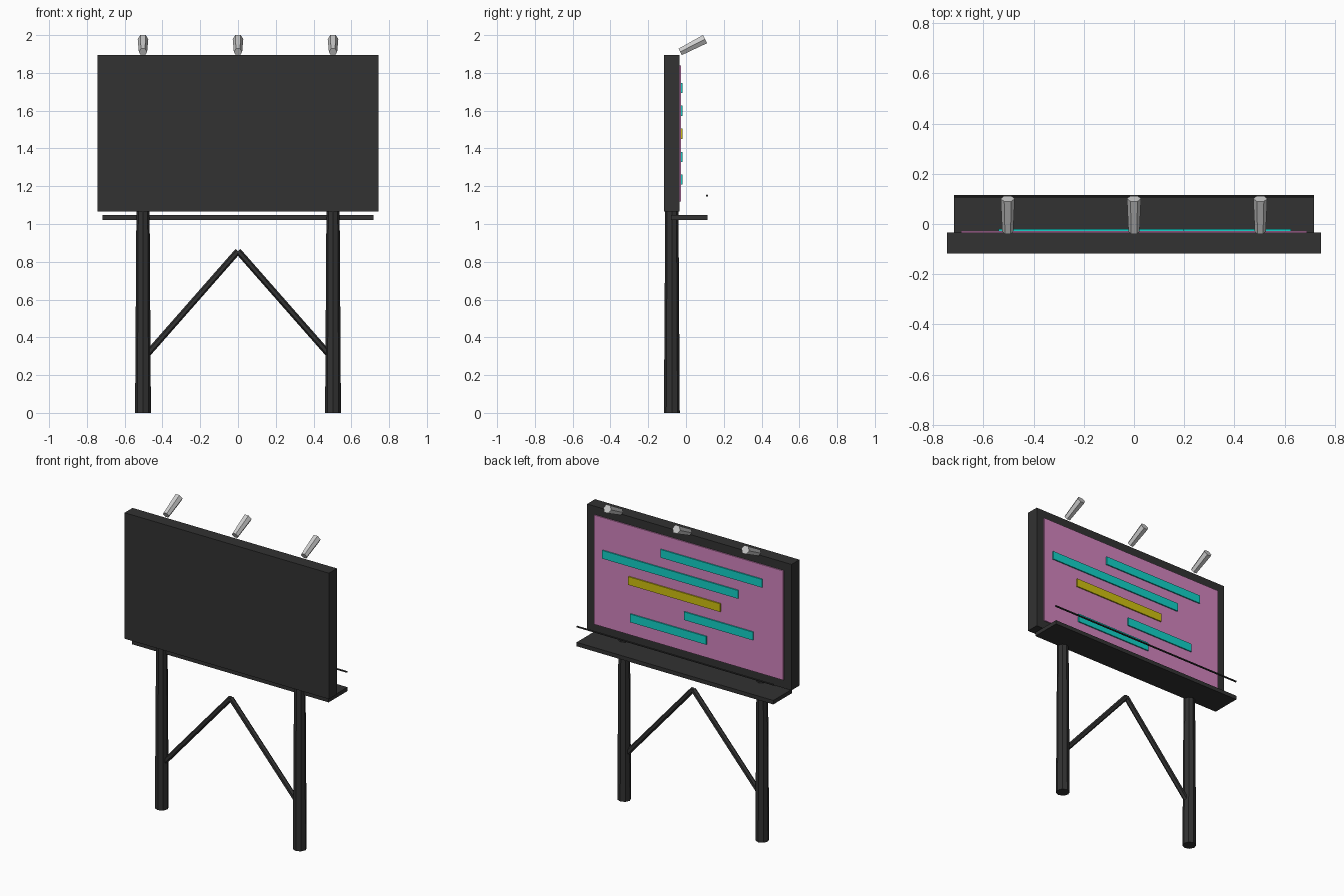
import bpy, math
from mathutils import Vector, Matrix

if "Cube" in bpy.data.objects:
    bpy.data.objects.remove(bpy.data.objects["Cube"])


def material(name, rgb):
    m = bpy.data.materials.new(name)
    lin = [(c / 255 / 12.92) if c < 10 else ((c / 255 + 0.055) / 1.055) ** 2.4 for c in rgb]
    m.diffuse_color = (*lin, 1)
    m.use_nodes = True
    m.node_tree.nodes["Principled BSDF"].inputs["Base Color"].default_value = m.diffuse_color
    return m


DARK = material("dark_metal", (50, 50, 50))
GREY = material("light_grey", (205, 205, 205))
PINK = material("pink", (210, 132, 190))
TEAL = material("teal", (18, 210, 200))
YELLOW = material("yellow", (208, 192, 16))


def box(name, x, y, z, mat):
    """Box from (min, max) pairs."""
    bpy.ops.mesh.primitive_cube_add(size=1)
    ob = bpy.context.object
    ob.name = name
    ob.data.transform(
        Matrix.Translation([(a + b) / 2 for a, b in (x, y, z)])
        @ Matrix.Diagonal([b - a for a, b in (x, y, z)] + [1]))
    ob.data.materials.append(mat)
    return ob


def rod(name, start, end, r1, r2, sides, mat, spin=0.0):
    """Straight tapered rod between two points; spin turns it about its axis."""
    start, end = Vector(start), Vector(end)
    d = end - start
    bpy.ops.mesh.primitive_cone_add(vertices=sides, radius1=r1, radius2=r2, depth=d.length)
    ob = bpy.context.object
    ob.name = name
    ob.data.transform(
        Matrix.Translation((start + end) / 2)
        @ d.to_track_quat('Z', 'Y').to_matrix().to_4x4()
        @ Matrix.Rotation(spin, 4, 'Z'))
    ob.data.materials.append(mat)
    return ob


LEG_X, LEG_Y = 0.503, -0.075

# Board and raised poster on its back
box("board", (-0.745, 0.745), (-0.117, -0.034), (1.065, 1.895), DARK)
box("poster", (-0.69, 0.69), (-0.036, -0.027), (1.12, 1.84), PINK)

# Raised strips on the poster
strips = [(-0.54, 0.20, 1.72, TEAL), (-0.365, 0.625, 1.60, TEAL), (-0.235, 0.435, 1.478, YELLOW),
          (-0.475, 0.028, 1.355, TEAL), (-0.133, 0.422, 1.235, TEAL)]
for i, (x0, x1, z, mat) in enumerate(strips):
    box(f"poster_strip_{i + 1}", (x0, x1), (-0.028, -0.019), (z - 0.027, z + 0.027), mat)

# Tapered posts and diagonal braces
for side, s in (("left", -1), ("right", 1)):
    rod(f"{side}_post", (s * LEG_X, LEG_Y, 0), (s * LEG_X, LEG_Y, 1.07), 0.042, 0.035, 8, DARK)
    rod(f"{side}_brace", (s * LEG_X, LEG_Y, 0.285), (0, LEG_Y, 0.857), 0.017, 0.017, 6, DARK)

# Walkway and handrail
box("walkway", (-0.717, 0.717), (-0.08, 0.115), (1.022, 1.048), DARK)
rod("handrail", (-0.717, 0.111, 1.15), (0.717, 0.111, 1.15), 0.006, 0.006, 6, DARK)

# Tilted six-sided lamps along the top edge
for i, x in enumerate((-LEG_X, 0, LEG_X)):
    rod(f"lamp_{i + 1}", (x, -0.031, 1.911), (x, 0.101, 1.979), 0.022, 0.028, 6, GREY, math.pi / 6)
